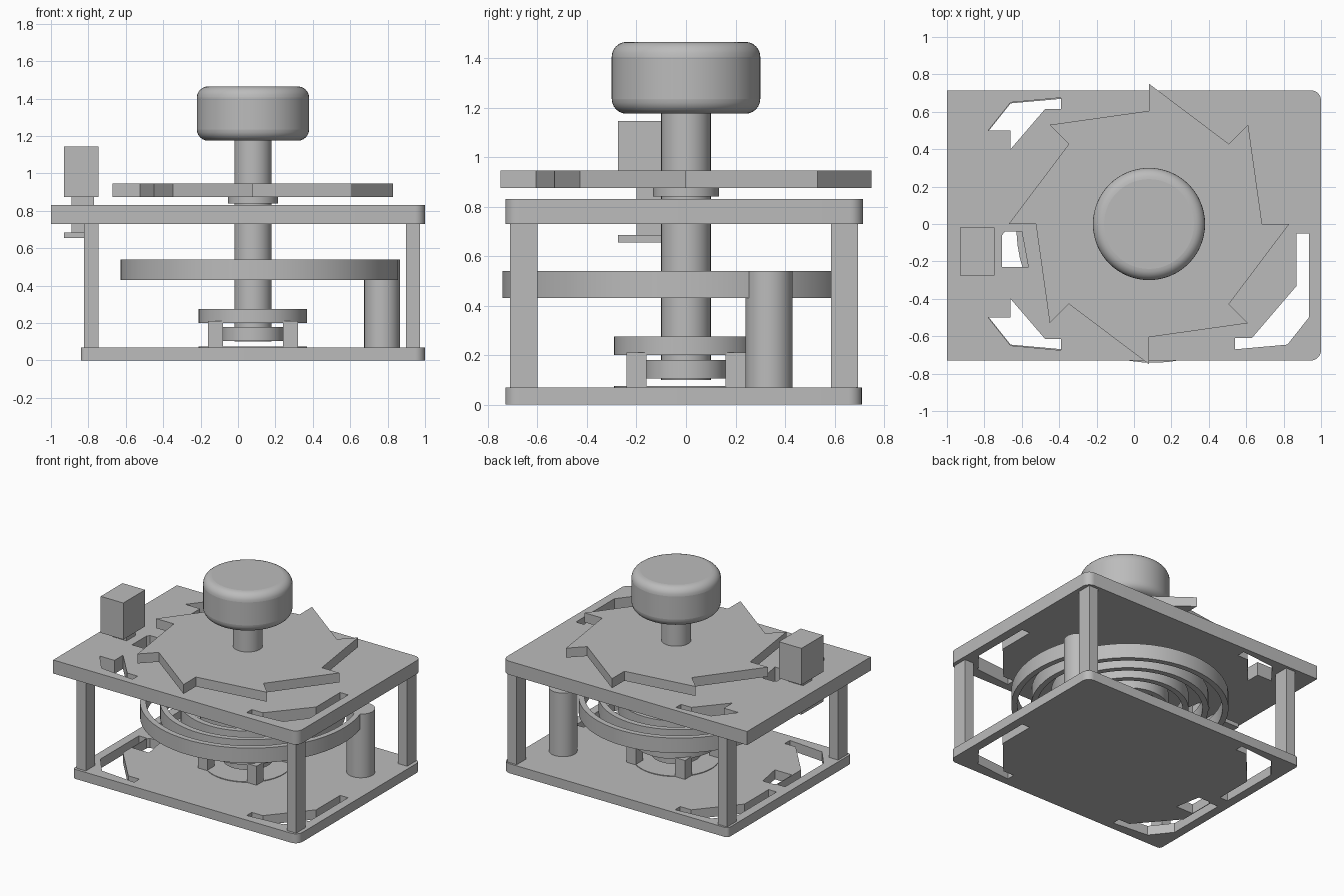
import bpy, bmesh, math

if "Cube" in bpy.data.objects:
    bpy.data.objects.remove(bpy.data.objects["Cube"])

GREY = (0.5, 0.5, 0.5, 1)
mat = bpy.data.materials.new("plain grey")
mat.use_nodes = True
mat.diffuse_color = GREY
mat.node_tree.nodes["Principled BSDF"].inputs["Base Color"].default_value = GREY

CX = 0.08  # axis of the shaft


def select(ob):
    bpy.ops.object.select_all(action='DESELECT')
    ob.select_set(True)
    bpy.context.view_layer.objects.active = ob


def finish(ob, name, smooth=False):
    ob.name = name
    ob.data.materials.clear()
    ob.data.materials.append(mat)
    if smooth:
        select(ob)
        bpy.ops.object.shade_smooth_by_angle(angle=math.radians(35))
    return ob


def box(name, x0, x1, y0, y1, z0, z1):
    bpy.ops.mesh.primitive_cube_add(size=1, location=((x0 + x1) / 2, (y0 + y1) / 2, (z0 + z1) / 2))
    ob = bpy.context.object
    ob.scale = (x1 - x0, y1 - y0, z1 - z0)
    bpy.ops.object.transform_apply(location=False, rotation=False)
    return finish(ob, name)


def cylinder(name, x, y, r, z0, z1):
    bpy.ops.mesh.primitive_cylinder_add(vertices=64, radius=r, depth=z1 - z0,
                                        location=(x, y, (z0 + z1) / 2))
    return finish(bpy.context.object, name, True)


def plate(name, outlines, z0, z1, smooth=False):
    """Extrude a flat outline; further outlines become holes."""
    curve = bpy.data.curves.new(name, 'CURVE')
    curve.dimensions = '2D'
    curve.fill_mode = 'BOTH'
    curve.extrude = (z1 - z0) / 2
    for pts in outlines:
        spline = curve.splines.new('POLY')
        spline.points.add(len(pts) - 1)
        for p, (x, y) in zip(spline.points, pts):
            p.co = (x, y, 0, 1)
        spline.use_cyclic_u = True
    ob = bpy.data.objects.new(name, curve)
    bpy.context.collection.objects.link(ob)
    ob.location.z = (z0 + z1) / 2
    select(ob)
    bpy.ops.object.convert(target='MESH')
    ob = bpy.context.object
    bm = bmesh.new()
    bm.from_mesh(ob.data)
    bmesh.ops.remove_doubles(bm, verts=bm.verts, dist=0.0001)
    bmesh.ops.recalc_face_normals(bm, faces=bm.faces)
    for f in bm.faces:
        f.smooth = False
    bm.to_mesh(ob.data)
    bm.free()
    return finish(ob, name, smooth)


def rounded(x0, x1, y0, y1, r_left, r_right):
    pts = []
    corners = [(x1, y1, r_right, -1, -1), (x0, y1, r_left, 1, -1),
               (x0, y0, r_left, 1, 1), (x1, y0, r_right, -1, 1)]
    for i, (x, y, r, sx, sy) in enumerate(corners):
        if r == 0:
            pts.append((x, y))
            continue
        for k in range(9):
            a = math.pi / 2 * (i + k / 8)
            pts.append((x + sx * r + r * math.cos(a), y + sy * r + r * math.sin(a)))
    return pts


def mirror(pts, mx=False, my=False):
    return [(2 * CX - x if mx else x, -y if my else y) for x, y in pts]


# Frame plates with corner openings
corner = [(0.54, -0.67), (0.82, -0.645), (0.935, -0.5), (0.935, -0.05),
          (0.87, -0.05), (0.87, -0.33), (0.63, -0.61), (0.54, -0.61)]
short = [(-0.78, 0.5), (-0.66, 0.65), (-0.39, 0.675), (-0.39, 0.615),
         (-0.475, 0.615), (-0.66, 0.4), (-0.66, 0.5)]
slot = [(-0.705, -0.06), (-0.69, -0.04), (-0.6, -0.04), (-0.565, -0.23), (-0.705, -0.23)]
plate("base_plate", [rounded(-0.84, 1, -0.73, 0.71, 0.025, 0.055), corner,
                     mirror(corner, mx=True), mirror(corner, mx=True, my=True), slot],
      0, 0.07, True)
plate("top_plate", [rounded(-1, 1, -0.73, 0.715, 0, 0.055), corner,
                    short, mirror(short, my=True), slot], 0.73, 0.83, True)

# Frame legs
for side, x in (("left", 0.935), ("right", -0.785)):
    for end, y in (("front", -0.655), ("back", 0.64)):
        box(f"{end}_{side}_leg", x - 0.038, x + 0.038, y - 0.055, y + 0.055, 0.07, 0.73)

# Shaft with knob and collars
cylinder("shaft", CX, 0, 0.1, 0.1, 1.2)
cylinder("shaft_foot", CX, 0, 0.167, 0.105, 0.18)
cylinder("upper_collar", CX, 0, 0.133, 0.84, 0.875)
knob = cylinder("knob", CX, 0, 0.3, 1.175, 1.465)
bevel = knob.modifiers.new("round_edges", 'BEVEL')
bevel.width = 0.06
bevel.segments = 6
bevel.limit_method = 'ANGLE'
bevel.angle_limit = math.radians(40)

# Ratchet wheel with eight teeth
teeth = []
for i in range(8):
    a = i * math.pi / 4
    for r in (0.75, 0.605):
        teeth.append((CX + r * math.cos(a), r * math.sin(a)))
plate("ratchet_wheel", [teeth], 0.875, 0.945)

# Spiral spring wound from its anchor post in to the shaft
start, turns, steps = math.radians(26), 5, 320
inner, outer = [], []
for i in range(steps + 1):
    t = i / steps
    a = start - turns * math.tau * t
    r = 0.765 - 0.67 * t
    outer.append((CX + (r + 0.02) * math.cos(a), (r + 0.02) * math.sin(a)))
    inner.append((CX + (r - 0.02) * math.cos(a), (r - 0.02) * math.sin(a)))
plate("spiral_spring", [outer + inner[::-1]], 0.43, 0.54, True)
cylinder("spring_anchor_post", 0.77, 0.335, 0.095, 0.07, 0.54)

# Bearing stand around the foot of the shaft
cylinder("bearing_disc", CX, 0, 0.29, 0.2, 0.275)
cylinder("bearing_base", CX, 0, 0.29, 0.065, 0.075)
for sx in (-1, 1):
    for sy in (-1, 1):
        x, y = CX + sx * 0.2, sy * 0.2
        box("bearing_leg", x - 0.04, x + 0.04, y - 0.04, y + 0.04, 0.07, 0.21)

# Release handle through the top plate
box("handle_block", -0.93, -0.745, -0.275, -0.02, 0.875, 1.145)
box("handle_stem", -0.89, -0.77, -0.2, -0.095, 0.68, 0.88)
box("handle_stop", -0.93, -0.745, -0.275, -0.02, 0.655, 0.685)
